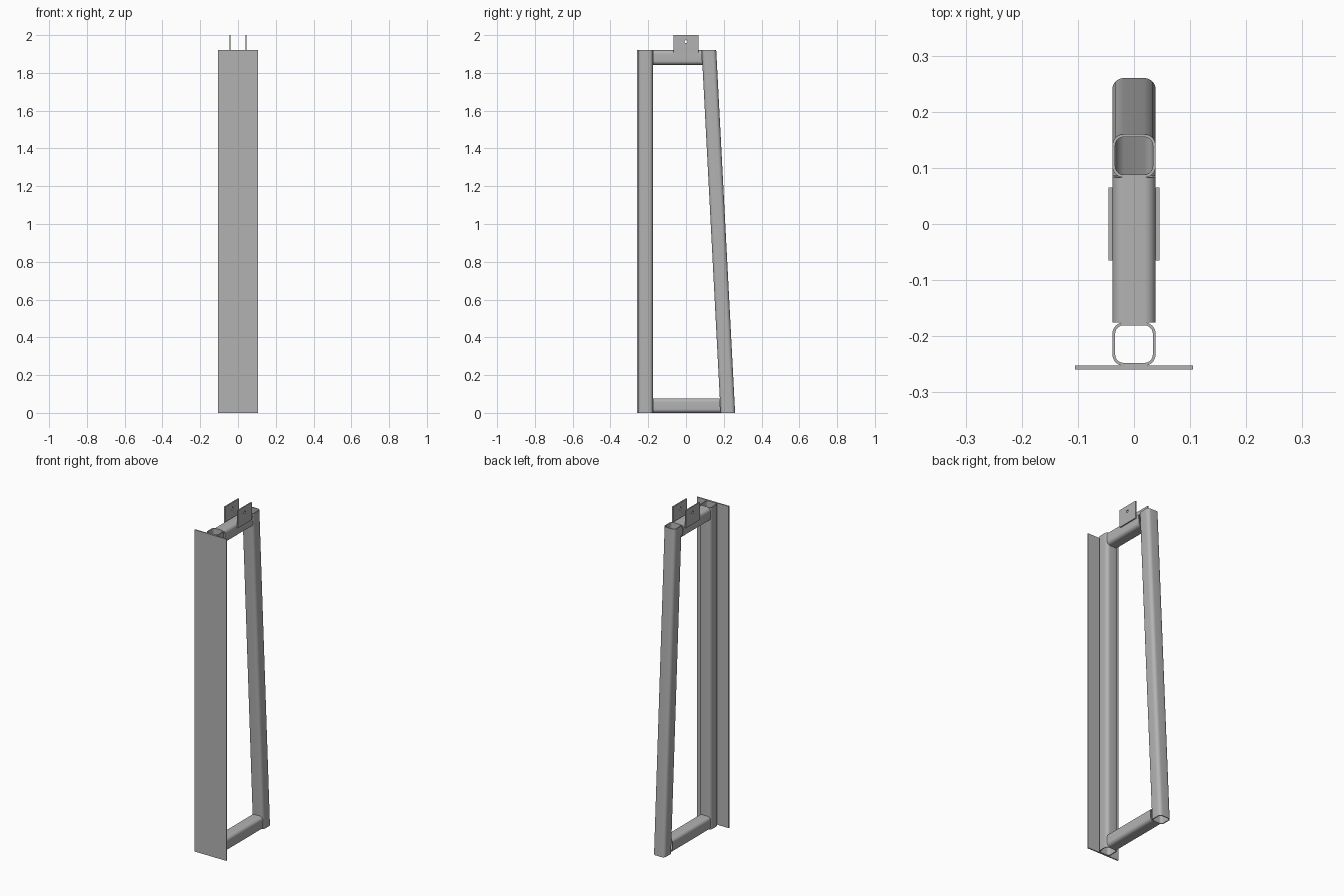
import bpy, bmesh, math

cube = bpy.data.objects.get("Cube")
if cube:
    bpy.data.objects.remove(cube, do_unlink=True)

steel = bpy.data.materials.new("grey steel")
steel.use_nodes = True
grey = (0.45, 0.45, 0.45, 1)
steel.diffuse_color = grey
steel.node_tree.nodes["Principled BSDF"].inputs["Base Color"].default_value = grey

HEIGHT = 1.92      # frame height
SIZE = 0.077       # outer width of the square tube
WALL = 0.005
RADIUS = 0.02      # outer corner radius
FRONT_Y = -0.214   # centre line of the upright tube
LEAN = -0.1 / HEIGHT
REAR_Y = 0.2215    # centre line of the leaning tube at the floor


def rounded_square(size, radius, steps=8):
    """Closed 2D outline of a square with rounded corners."""
    points = []
    inset = size / 2 - radius
    for corner in range(4):
        mid = math.pi / 4 + corner * math.pi / 2
        cx = math.copysign(inset, math.cos(mid))
        cy = math.copysign(inset, math.sin(mid))
        for i in range(steps + 1):
            a = (corner + i / steps) * math.pi / 2
            points.append((cx + radius * math.cos(a), cy + radius * math.sin(a)))
    return points


def hollow_sweep(name, outer, inner, place):
    """Solid between two outlines, carried from place(u, v, 0) to place(u, v, 1)."""
    bm = bmesh.new()
    rings = [[bm.verts.new(place(u, v, t)) for u, v in loop]
             for loop, t in ((outer, 0), (outer, 1), (inner, 1), (inner, 0))]
    count = len(outer)
    for k in range(4):
        a, b = rings[k], rings[(k + 1) % 4]
        for i in range(count):
            j = (i + 1) % count
            bm.faces.new((a[i], a[j], b[j], b[i]))
    bmesh.ops.recalc_face_normals(bm, faces=bm.faces)
    mesh = bpy.data.meshes.new(name)
    bm.to_mesh(mesh)
    bm.free()
    obj = bpy.data.objects.new(name, mesh)
    bpy.context.collection.objects.link(obj)
    mesh.materials.append(steel)
    bpy.ops.object.select_all(action='DESELECT')
    obj.select_set(True)
    bpy.context.view_layer.objects.active = obj
    bpy.ops.object.shade_smooth_by_angle(angle=math.radians(30))


tube_outer = rounded_square(SIZE, RADIUS)
tube_inner = rounded_square(SIZE - 2 * WALL, RADIUS - WALL)

# Upright front tube and leaning rear tube, both cut level at the ends
hollow_sweep("front_upright", tube_outer, tube_inner,
             lambda u, v, t: (u, FRONT_Y + v, t * HEIGHT))
hollow_sweep("rear_leaning_post", tube_outer, tube_inner,
             lambda u, v, t: (u, REAR_Y + v + LEAN * t * HEIGHT, t * HEIGHT))


# Cross rails, cut square at the front and mitred to the lean at the rear
def rail(name, centre_z):
    def place(u, v, t):
        z = centre_z + v
        start = FRONT_Y + SIZE / 2
        end = REAR_Y - SIZE / 2 + LEAN * z
        return (u, start + (end - start) * t, z)
    hollow_sweep(name, tube_outer, tube_inner, place)


rail("bottom_rail", SIZE / 2)
rail("top_rail", HEIGHT - SIZE / 2)

# Flat front plate
bpy.ops.mesh.primitive_cube_add(size=1, location=(0, -0.256, HEIGHT / 2))
plate = bpy.context.object
plate.name = "front_plate"
plate.scale = (0.21, 0.007, HEIGHT)
plate.data.materials.append(steel)

# Pair of drilled lugs on the sides of the top rail
LUG_LOW, LUG_HIGH, HOLE_Z = 1.895, 2.0, 1.965
angles = [i * math.tau / 32 for i in range(32)]
lug_outer, lug_hole = [], []
for a in angles:
    c, s = math.cos(a), math.sin(a)
    m = max(abs(c), abs(s))
    lug_outer.append((0.065 * c / m,
                      (LUG_LOW + LUG_HIGH) / 2 + (LUG_HIGH - LUG_LOW) / 2 * s / m))
    lug_hole.append((0.008 * c, HOLE_Z + 0.008 * s))

for side, name in ((1, "left_lug"), (-1, "right_lug")):
    hollow_sweep(name, lug_outer, lug_hole,
                 lambda u, v, t: (side * (SIZE / 2 + 0.007 * t), u, v))
